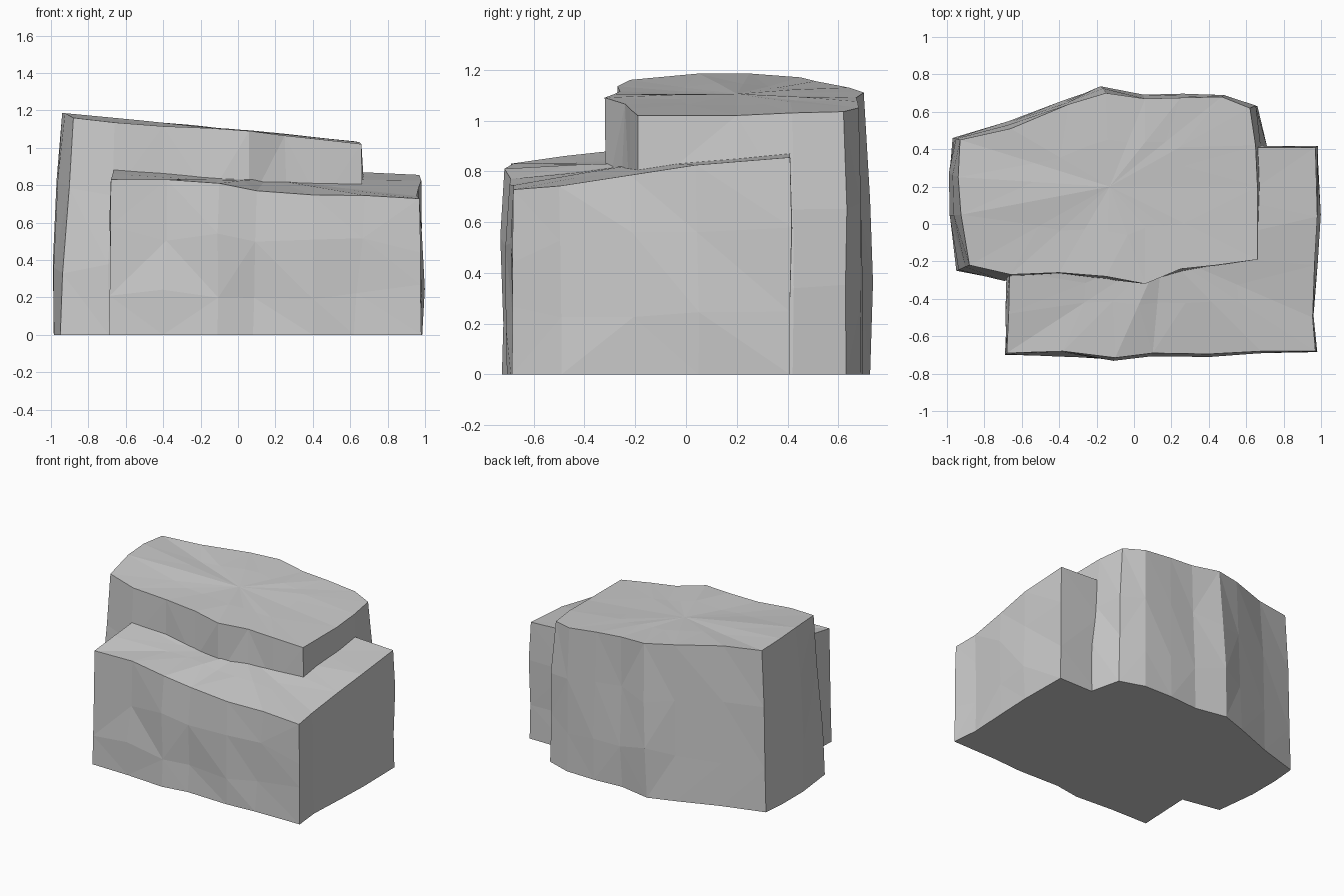
import bpy, bmesh, random
from mathutils import Vector

random.seed(4)


def rock(name, outline, centre, bulge, levels=(0.3, 0.66)):
    """Loft a faceted block; outline rows: base x, base y, top x, top y, top z."""
    bm = bmesh.new()
    n = len(outline)
    c = Vector(centre)

    def ring(points):
        return [bm.verts.new(p) for p in points]

    base = [Vector((a, b, 0)) for a, b, *_ in outline]
    top = [Vector(p[2:]) for p in outline]
    rings = [ring(base)]
    # uneven middle rows give the chiselled sides
    for t in levels:
        row = []
        for b, p in zip(base, top):
            q = b.lerp(p, t)
            out = Vector((q.x - c.x, q.y - c.y, 0)).normalized()
            q += out * (bulge + random.uniform(-0.012, 0.012))
            q.z += random.uniform(-0.05, 0.05)
            row.append(q)
        rings.append(ring(row))
    rings.append(ring(top))
    # inner ring of the uneven top
    rings.append(ring([p.lerp(c, 0.5) + Vector((0, 0, random.uniform(-0.004, 0.004)))
                       for p in top]))
    for lo, hi in zip(rings, rings[1:]):
        for i in range(n):
            j = (i + 1) % n
            bm.faces.new((lo[i], lo[j], hi[j], hi[i]))
    mid = bm.verts.new(c)
    for i in range(n):
        bm.faces.new((rings[-1][i], rings[-1][(i + 1) % n], mid))
    bm.faces.new(rings[0])
    bmesh.ops.triangulate(bm, faces=[f for f in bm.faces if len(f.verts) == 4])
    bmesh.ops.recalc_face_normals(bm, faces=bm.faces)
    mesh = bpy.data.meshes.new(name)
    bm.to_mesh(mesh)
    bm.free()
    obj = bpy.data.objects.new(name, mesh)
    bpy.context.collection.objects.link(obj)
    return obj


# Tall block at the back left
rock("tall_rock", [
    (-.97, .46, -.93, .45, 1.17), (-.67, .55, -.66, .51, 1.155),
    (-.38, .66, -.35, .64, 1.13), (-.19, .725, -.15, .70, 1.11),
    (.04, .68, .06, .67, 1.09), (.26, .695, .25, .675, 1.075),
    (.48, .69, .47, .68, 1.05), (.66, .63, .62, .62, 1.035),
    (.71, .42, .65, .42, 1.03), (.69, .20, .66, .20, 1.02),
    (.66, -.18, .66, -.19, 1.02), (.44, -.22, .44, -.22, 1.045),
    (.25, -.25, .25, -.24, 1.065), (.06, -.31, .06, -.32, 1.09),
    (-.15, -.28, -.15, -.28, 1.105), (-.40, -.27, -.40, -.26, 1.115),
    (-.69, -.30, -.66, -.27, 1.135), (-.95, -.25, -.88, -.22, 1.16),
    (-.985, .05, -.925, .05, 1.185), (-.985, .28, -.94, .25, 1.185),
], (-.13, .2, 1.105), .009)

# Low block at the front right
rock("low_rock", [
    (-.69, -.70, -.68, -.69, .83), (-.40, -.705, -.38, -.68, .83),
    (-.11, -.725, -.10, -.715, .81), (.08, -.695, .10, -.69, .77),
    (.40, -.705, .40, -.695, .748), (.62, -.69, .68, -.68, .745),
    (.98, -.685, .97, -.68, .728), (.96, -.49, .955, -.50, .742),
    (.975, -.2, .965, -.22, .785), (.985, .05, .98, .04, .825),
    (.98, .41, .97, .41, .855), (.65, .41, .65, .41, .87),
    (.15, .41, .15, .41, .88), (-.55, .40, -.55, .40, .90),
    (-.67, -.25, -.665, -.25, .885), (-.68, -.48, -.67, -.48, .86),
], (.15, -.15, .835), .004)
